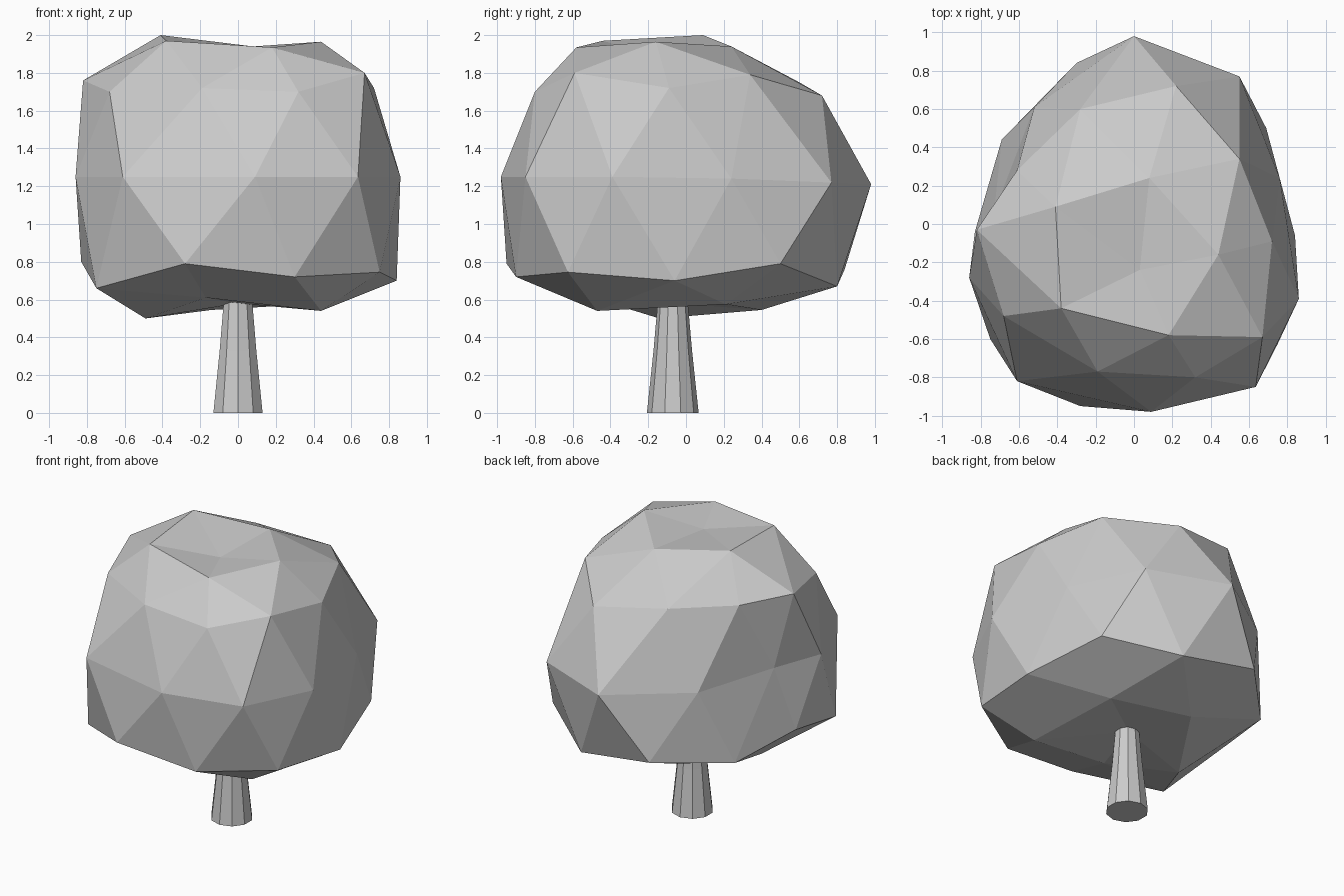
import bpy, bmesh
from math import atan2, tau

if "Cube" in bpy.data.objects:
    bpy.data.objects.remove(bpy.data.objects["Cube"])


def add_object(name, bm):
    mesh = bpy.data.meshes.new(name)
    bm.normal_update()
    bm.to_mesh(mesh)
    bm.free()
    obj = bpy.data.objects.new(name, mesh)
    bpy.context.collection.objects.link(obj)
    return obj


# Foliage: an icosphere whose rings are pulled into an irregular crown.
# Rings run bottom to top; each ring runs counter-clockwise from +x.
bottom = [(0, -.05, .58)]
underside = [(.37, .21, .575), (-.14, .40, .545), (-.49, -.14, .50),
             (-.17, -.50, .61), (.44, -.47, .54)]
low_a = [(.84, -.06, .70), (.26, .80, .67), (-.69, .44, .71),
         (-.75, -.60, .66), (.30, -.90, .72)]
low_b = [(.69, .50, .79), (-.30, .84, .76), (-.83, -.04, .80),
         (-.28, -.95, .79), (.75, -.625, .745)]
middle = [(.76, .24), (.55, .77), (0, .98), (-.52, .61), (-.73, .06),
          (-.86, -.28), (-.61, -.82), (.09, -.98), (.635, -.85), (.86, -.39)]
middle = [(x, y, 1.25 - .04 * max(0, y)) for x, y in middle]
high_a = [(.72, -.09, 1.72), (.22, .72, 1.68), (-.61, .28, 1.74),
          (-.68, -.48, 1.70), (.32, -.80, 1.70)]
high_b = [(.55, .34, 1.79), (-.28, .60, 1.75), (-.82, -.03, 1.76),
          (-.19, -.77, 1.72), (.67, -.59, 1.80)]
crown = [(.44, -.16, 1.965), (.08, .24, 1.94), (-.41, .09, 2.0),
         (-.38, -.44, 1.97), (.18, -.58, 1.935)]
top = [(.03, -.24, 1.91)]
targets = bottom + underside + low_a + low_b + middle + high_a + high_b + crown + top

bm = bmesh.new()
bmesh.ops.create_icosphere(bm, subdivisions=2, radius=1)
ordered = sorted(bm.verts, key=lambda v: (round(v.co.z, 1),
                                          (atan2(v.co.y, v.co.x) + .01) % tau))
for vert, co in zip(ordered, targets):
    vert.co = co
add_object("foliage", bm)

# Trunk: ten-sided, tapering, slightly flared at the base
SIDES = 10
bm = bmesh.new()
bmesh.ops.create_circle(bm, cap_ends=True, segments=SIDES, radius=.137)
for v in bm.verts:
    v.co.y -= .07
base = bm.faces[:][0]
base_edges = base.edges[:]
if base.normal.z > 0:
    base.normal_flip()
radius = .137
edges = base_edges
for z, r in ((.33, .102), (.65, .074)):
    new = bmesh.ops.extrude_edge_only(bm, edges=edges)["geom"]
    for v in (g for g in new if isinstance(g, bmesh.types.BMVert)):
        v.co.x *= r / radius
        v.co.y = -.07 + (v.co.y + .07) * r / radius
        v.co.z = z
    edges = [g for g in new if isinstance(g, bmesh.types.BMEdge)
             and all(abs(v.co.z - z) < 1e-5 for v in g.verts)]
    radius = r
bmesh.ops.contextual_create(bm, geom=edges)
bmesh.ops.recalc_face_normals(bm, faces=bm.faces[:])
add_object("trunk", bm)
